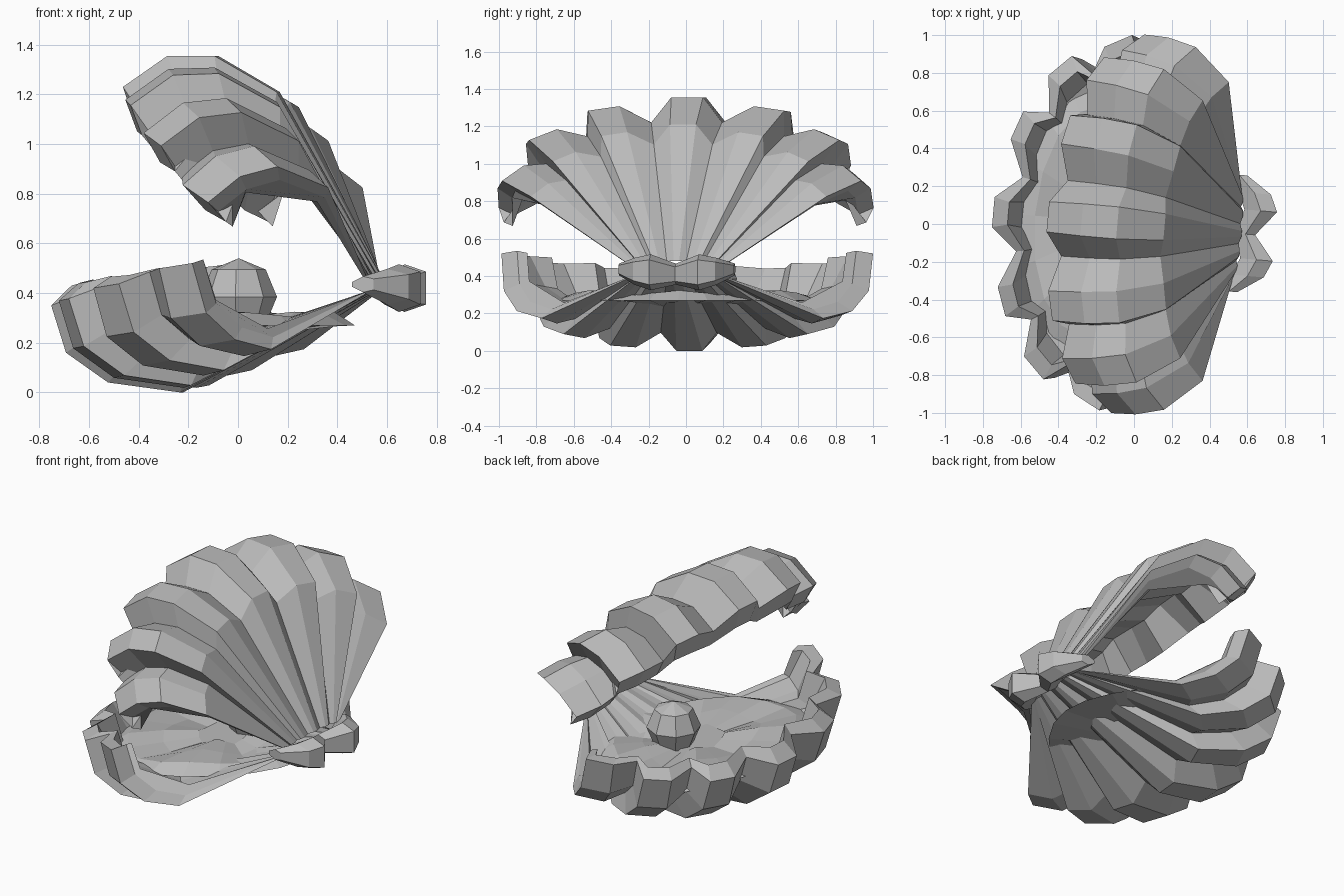
import bpy, bmesh, math
from mathutils import Vector, Matrix

if "Cube" in bpy.data.objects:
    bpy.data.objects.remove(bpy.data.objects["Cube"], do_unlink=True)

grey = bpy.data.materials.new("shell grey")
grey.use_nodes = True
grey.diffuse_color = (0.5, 0.5, 0.5, 1)
grey.node_tree.nodes["Principled BSDF"].inputs["Base Color"].default_value = (0.5, 0.5, 0.5, 1)

RIBS = 3                                          # ribs on each side of the middle one
HALF_WIDTH = [0.015, 0.07, 0.085, 0.085, 0.08, 0.06]
GROOVE = [0.01, 0.09, 0.11, 0.115, 0.11, 0.07]
SKIN = 0.14                                       # distance from outer to inner skin

# The whole shell sits turned slightly about its hinge
TURN = (Matrix.Translation((0.55, -0.05, 0)) @ Matrix.Rotation(math.radians(-5), 4, "Z")
        @ Matrix.Translation((-0.55, 0, 0)))


def finish(name, bm):
    bmesh.ops.recalc_face_normals(bm, faces=bm.faces)
    bm.transform(TURN)
    mesh = bpy.data.meshes.new(name)
    bm.to_mesh(mesh)
    bm.free()
    mesh.materials.append(grey)
    bpy.context.collection.objects.link(bpy.data.objects.new(name, mesh))


def loft(bm, rows):
    """Skin a list of closed rings and cap both ends."""
    rings = [[bm.verts.new(p) for p in row] for row in rows]
    n = len(rings[0])
    for a, b in zip(rings, rings[1:]):
        for i in range(n):
            j = (i + 1) % n
            bm.faces.new((a[i], a[j], b[j], b[i]))
    bm.faces.new(rings[0])
    bm.faces.new(rings[-1])


def rib_path(k, middle, outer):
    """Blend the middle rib path into the outermost one."""
    t = abs(k) / RIBS
    across = 1 - (1 - t) ** 1.65
    side = t ** 1.75
    path = []
    for m, o in zip(middle, outer):
        m, o = Vector(m), Vector(o)
        p = m.lerp(o, side)
        p.y = math.copysign(o.y * across, k)
        path.append(p)
    return path


def valve(name, middle, outer, core):
    core = Vector(core)
    ribs = [rib_path(k, middle, outer) for k in range(-RIBS, RIBS + 1)]
    last = len(ribs) - 1

    def inward(p, d):
        return p + (core - p).normalized() * d

    def station(i, push, groove):
        """One row of groove and crest points across all ribs."""
        pts = [r[i] for r in ribs]
        row = []
        for k, p in enumerate(pts):
            tangent = pts[min(k + 1, last)] - pts[max(k - 1, 0)]
            tangent.z *= 0.55                     # crests lie flatter than the fan
            step = tangent.normalized() * HALF_WIDTH[i]
            if k == 0:
                row.append(inward(p - step * 1.6, groove + push))
            row += [inward(p - step, push), inward(p + step, push)]
            edge = p + step * 1.6 if k == last else (p + pts[k + 1]) / 2
            row.append(inward(edge, groove + push))
        return row

    rows = [station(i, 0, GROOVE[i]) for i in range(len(middle))]
    rows += [station(i, SKIN, 0.03) for i in (3, 1)]      # inner skin
    bm = bmesh.new()
    loft(bm, list(zip(*rows)))
    finish(name, bm)


# Upper and lower valves: hinge, back, crown, shoulder, rim and lip
valve("upper_shell",
      [(0.57, 0, 0.48), (0.16, 0, 1.21), (-0.09, 0, 1.355),
       (-0.28, 0, 1.355), (-0.46, 0, 1.23), (-0.42, 0, 1.10)],
      [(0.55, 0.22, 0.45), (0.39, 0.75, 0.86), (0.19, 0.91, 0.95),
       (0.04, 0.95, 0.91), (-0.09, 0.96, 0.80), (-0.01, 0.94, 0.71)],
      (0, 0, 0.6))
valve("lower_shell",
      [(0.55, 0, 0.41), (-0.23, 0, 0), (-0.52, 0, 0.04),
       (-0.69, 0, 0.16), (-0.75, 0, 0.35), (-0.67, 0, 0.43)],
      [(0.54, 0.22, 0.40), (0.14, 0.72, 0.16), (-0.01, 0.86, 0.20),
       (-0.12, 0.94, 0.31), (-0.17, 0.96, 0.51), (-0.15, 0.88, 0.51)],
      (-0.1, 0, 0.6))

# Hinge: two faceted lumps, flaring to the back, joined at a narrow waist
half = [(0.31, 0.53, 0.435, 0.05, 0.04), (0.22, 0.62, 0.425, 0.10, 0.09),
        (0.13, 0.66, 0.42, 0.10, 0.12), (0, 0.59, 0.41, 0.06, 0.07)]
sections = half + [(-y, *rest) for y, *rest in reversed(half[:-1])]
bm = bmesh.new()
loft(bm, [[(x + rx * math.cos(a), y, z + rz * math.sin(a) * (0.8 + 0.35 * math.cos(a)))
           for a in (math.tau * (i + 0.5) / 6 for i in range(6))]
          for y, x, z, rx, rz in sections])
finish("hinge", bm)

# Soft body: a thin, gently rippled plate, narrowing to the hinge
bm = bmesh.new()
loft(bm, [[(-0.07 + 0.54 * r * math.cos(a),
            0.7 * r * math.sin(a) * (1 - 0.3 * math.cos(a)),
            z + 0.1 * r * (1 - r) * math.cos(5 * a))
           for a in (math.tau * i / 20 for i in range(20))]
          for r, z in ((0.3, 0.25), (1, 0.27), (0.85, 0.31), (0.55, 0.3), (0.25, 0.29))])
finish("soft_body", bm)

# Pearl
bm = bmesh.new()
bmesh.ops.create_uvsphere(bm, u_segments=8, v_segments=4, radius=0.155,
                          matrix=Matrix.Translation((-0.01, 0.12, 0.385)))
finish("pearl", bm)
